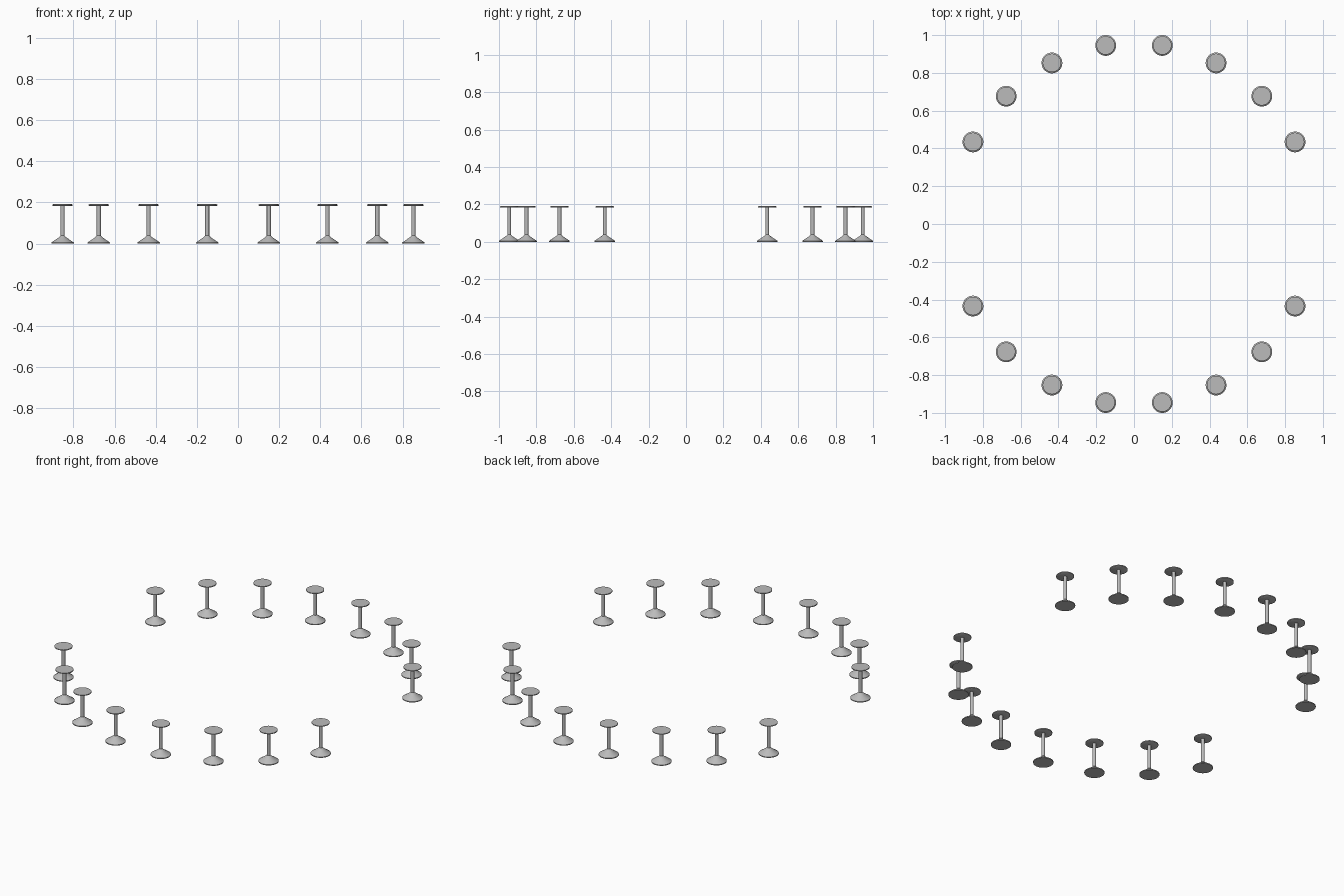
import bpy, bmesh, math

cube = bpy.data.objects.get("Cube")
if cube:
    bpy.data.objects.remove(cube, do_unlink=True)

SIDES = 32
RING = 0.957

metal = bpy.data.materials.new("grey_metal")
metal.use_nodes = True
grey = (0.5, 0.5, 0.5, 1)
metal.diffuse_color = grey
metal.node_tree.nodes["Principled BSDF"].inputs["Base Color"].default_value = grey


def lathe(name, profile):
    """Closed solid of revolution from (radius, height) pairs, bottom to top."""
    bm = bmesh.new()
    rings = []
    for r, z in profile:
        rings.append([bm.verts.new((r * math.cos(a), r * math.sin(a), z))
                      for a in (math.tau * i / SIDES for i in range(SIDES))])
    for low, high in zip(rings, rings[1:]):
        for i in range(SIDES):
            j = (i + 1) % SIDES
            bm.faces.new((low[i], low[j], high[j], high[i]))
    bm.faces.new(rings[0][::-1])
    bm.faces.new(rings[-1])
    mesh = bpy.data.meshes.new(name)
    bm.to_mesh(mesh)
    bm.free()
    mesh.materials.append(metal)
    obj = bpy.data.objects.new(name, mesh)
    bpy.context.collection.objects.link(obj)
    bpy.ops.object.select_all(action="DESELECT")
    obj.select_set(True)
    bpy.context.view_layer.objects.active = obj
    bpy.ops.object.shade_smooth_by_angle(angle=math.radians(30))
    return obj


# One stool: flared foot, slim post, thin round seat
parts = [
    lathe("base", [(0.055, 0), (0.055, 0.005), (0.018, 0.03), (0.010, 0.038)]),
    lathe("post", [(0.010, 0.03), (0.010, 0.184)]),
    lathe("seat", [(0.045, 0.182), (0.049, 0.184), (0.049, 0.189), (0.046, 0.191)]),
]

# Ring of stools, with a gap on the left and right sides
count = 0
for step in range(20):
    angle = math.radians(9 + 18 * step)
    if abs(math.sin(angle)) < 0.2:
        continue
    count += 1
    for part in parts:
        stool_part = part if count == 1 else part.copy()
        stool_part.name = f"{part.name.split('_')[0]}_{count}"
        if count > 1:
            bpy.context.collection.objects.link(stool_part)
        stool_part.location = (RING * math.cos(angle), RING * math.sin(angle), 0)
        stool_part.rotation_euler.z = angle
